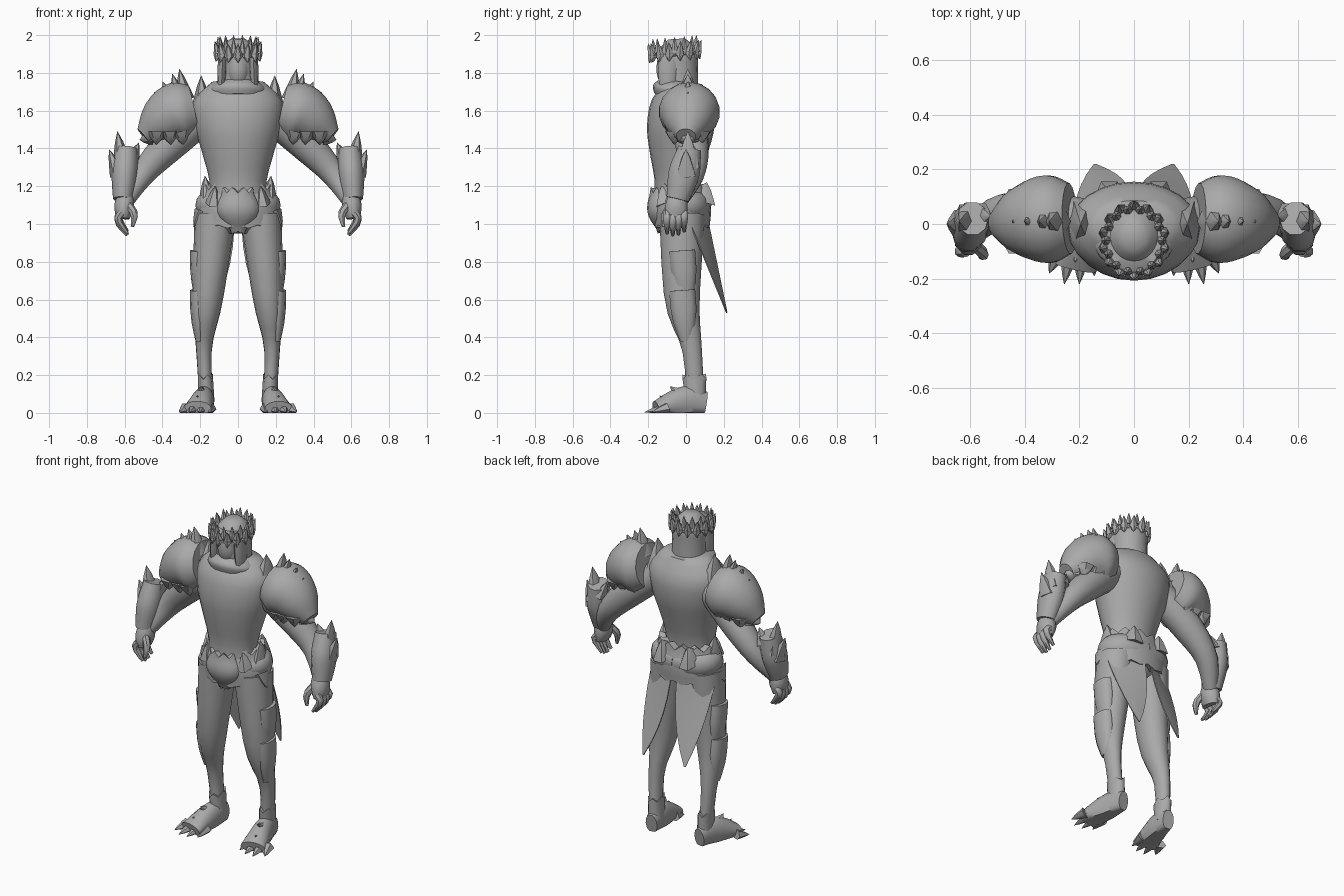
import bpy, bmesh, math
from mathutils import Vector

cube = bpy.data.objects.get("Cube")
if cube:
    bpy.data.objects.remove(cube)

grey = bpy.data.materials.new("stone_grey")
grey.use_nodes = True
colour = (.4, .4, .4, 1)
grey.diffuse_color = colour
grey.node_tree.nodes["Principled BSDF"].inputs["Base Color"].default_value = colour

FORWARD, UPWARD = Vector((0, 1, 0)), Vector((0, 0, 1))
SHARP_ANGLE = math.radians(50)


def sample(values, t):
    """Smooth curve through evenly spaced numbers or vectors."""
    last = len(values) - 1
    i = min(int(t * last), last - 1)
    f = t * last - i
    before, start = values[max(i - 1, 0)], values[i]
    end, after = values[i + 1], values[min(i + 2, last)]
    leave, arrive = (end - before) / 2, (after - start) / 2
    bend = (end - start) * 3 - leave * 2 - arrive
    return start + leave * f + bend * f ** 2 + (leave + arrive - (end - start) * 2) * f ** 3


def finish(name, bm, mirror=False):
    """Turn a bmesh into a smooth object that keeps its hard edges."""
    bmesh.ops.recalc_face_normals(bm, faces=bm.faces)
    for face in bm.faces:
        face.smooth = True
    for edge in bm.edges:
        edge.smooth = len(edge.link_faces) == 2 and edge.calc_face_angle(0) < SHARP_ANGLE
    mesh = bpy.data.meshes.new(name)
    bm.to_mesh(mesh)
    bm.free()
    mesh.materials.append(grey)
    obj = bpy.data.objects.new(name, mesh)
    bpy.context.collection.objects.link(obj)
    if mirror:
        obj.modifiers.new("mirror", 'MIRROR')
    return obj


def add_tube(bm, path, widths, depth=(1, 1), up=FORWARD, sides=16, steps=10, jag=0):
    """Skin ellipses along a smooth path; depth is their ratio along up."""
    path = [Vector(p) for p in path]
    centres = [sample(path, i / steps) for i in range(steps + 1)]
    loops = []
    for i, centre in enumerate(centres):
        along = (centres[min(i + 1, steps)] - centres[max(i - 1, 0)]).normalized()
        across = up.cross(along).normalized()
        deep = along.cross(across)
        width = sample(widths, i / steps)
        ratio = sample(depth, i / steps)
        push = jag if i == steps else -jag / 2 if i == 0 else 0
        loop = []
        for k in range(sides):
            a = math.tau * k / sides
            p = centre + width * (across * math.cos(a) + deep * ratio * math.sin(a))
            p += along * push * (k % 2)
            p.z = max(p.z, 0)
            loop.append(bm.verts.new(p))
        loops.append(loop)
    for low, high in zip(loops, loops[1:]):
        for k in range(sides):
            j = (k + 1) % sides
            bm.faces.new((low[k], low[j], high[j], high[k]))
    for loop in (loops[0], loops[-1]):
        hub = bm.verts.new(sum((v.co for v in loop), Vector()) / sides)
        for k in range(sides):
            bm.faces.new((loop[k], loop[(k + 1) % sides], hub))


def tube(name, path, widths, mirror=False, **options):
    bm = bmesh.new()
    add_tube(bm, path, widths, **options)
    return finish(name, bm, mirror)


def spikes(name, items, mirror=True, up=FORWARD, depth=1.3):
    """Flame-shaped thorns, each from a base to a tip."""
    bm = bmesh.new()
    for base, tip, radius in items:
        add_tube(bm, (base, tip), (radius, radius * .6, .001),
                 depth=(depth, depth), up=up, sides=6, steps=3)
    return finish(name, bm, mirror)


# Torso armour with raised shoulder peaks and a sloping collar
tube("torso", [(0, -.05, 1.1), (0, -.035, 1.45), (0, 0, 1.75)],
     [.16, .15, .19, .23, .235, .14], depth=(.78, .8, .62), sides=24, steps=14)
spikes("shoulder_peak", [((.19, 0, 1.6), (.195, 0, 1.785), .06)], depth=1.6)
tube("collar", [(0, -.045, 1.66), (0, -.025, 1.74)], (.14, .155, .12), depth=(.9, .95), sides=20)

# Hood with a face between two hanging flaps
tube("hood", [(0, -.03, 1.66), (0, -.05, 1.98)], (.1, .1, .1, .1, .04),
     depth=(.95, 1.1), sides=20)
tube("face", [(0, -.1, 1.71), (0, -.09, 1.88)], (.02, .06, .06))
tube("hood_flap", [(.09, -.1, 1.675), (.08, -.09, 1.9)], (.014, .024, .024),
     depth=(2, 2.4), mirror=True, sides=8)


# Crown: band, outer thorns over a row of drops, inner thorns between them
def rim(angle, radius, height):
    tilt = math.sin(angle) * .01
    return (radius * math.cos(angle), radius * 1.12 * math.sin(angle) - .06, height + tilt)


tube("crown_band", [(0, -.06, 1.885), (0, -.06, 1.935)], (.1, .115, .1),
     depth=(1.12, 1.12), sides=32)
thorns = []
points = 14
for k in range(points):
    a = math.tau * (k + .5) / points
    b = a + math.pi / points
    thorns.append((rim(a, .106, 1.895), rim(a, .126, 1.965), .026))
    thorns.append((rim(a, .108, 1.905), rim(a, .12, 1.862), .026))
    thorns.append((rim(b, .1, 1.92), rim(b, .106, 1.99), .02))
spikes("crown_thorns", thorns, mirror=False, depth=1)

# Belt with jagged rims, padded side rolls, front boss and tall side peaks
tube("belt", [(0, -.02, .995), (0, -.02, 1.18)], (.215, .215, .18), depth=(.68, .74),
     sides=24, jag=.035)
tube("belt_boss", [(0, -.13, .965), (0, -.135, 1.165)], (.035, .115, .085),
     depth=(.6, .65), jag=.03)
arc = [math.radians(angle) for angle in range(-60, 91, 30)]
tube("belt_roll", [(.165 * math.cos(a), .1 * math.sin(a) - .015, 1.1) for a in arc],
     (.05, .06, .06, .05), depth=(1.1, 1.3), up=UPWARD, mirror=True, sides=12)
spikes("belt_peaks", [
    ((.16, -.03, 1.12), (.175, -.03, 1.255), .05), ((.13, -.1, 1.11), (.12, -.13, 1.2), .045),
    ((.19, -.04, 1.06), (.235, -.05, .985), .045), ((.09, .08, 1.12), (.09, .11, 1.22), .06)],
    depth=1.5)

# Hips, legs and layered thigh plates
tube("hips", [(0, -.02, .95), (0, -.02, 1.1)], (.1, .19, .18), depth=(.8, .7))
tube("leg", [(.12, -.02, 1.05), (.16, -.02, .6), (.18, .03, .35), (.17, .05, .1)],
     (.11, .08, .043, .036), depth=(1.1, 1.3), mirror=True)
bm = bmesh.new()
for top in (.86, .65):
    add_tube(bm, [(.21, -.02, top), (.205, 0, top - .27)], (.045, .043, .02),
             depth=(1.6, 1.6), sides=10, steps=5)
finish("thigh_plates", bm, True)

# Feet with flared ankle cuffs and clawed toes
tube("foot", [(.165, .105, .05), (.18, 0, .06), (.215, -.16, .025)], (.036, .055, .075),
     depth=(1.7, 1.5, .5), up=UPWARD, mirror=True)
tube("ankle_cuff", [(.168, .05, .07), (.172, .045, .18)], (.043, .04),
     depth=(1.3, 1.65), mirror=True, sides=10, jag=.025)
claws = [((.15 + k * .042, -.1, .02), (.145 + k * .055, reach, .004), .036)
         for k, reach in enumerate((-.19, -.22, -.22, -.18))]
claws += [((.185, -.01, .08), (.2, -.085, .14), .045), ((.205, -.06, .05), (.215, -.14, .09), .04)]
spikes("toe_claws", claws, up=UPWARD, depth=1)

# Coat tails: thin panels that wrap the hip and narrow to a point
bm = bmesh.new()
inner, outer, tip = Vector((.02, .11, 1.06)), Vector((.22, 0, 1.06)), Vector((.145, .222, .52))
columns, rows = 5, 6
grid = []
for r in range(rows + 1):
    t = r / rows * .98
    for c in range(columns):
        s = c / (columns - 1)
        corner = inner.lerp(outer, s)
        p = corner.lerp(tip, t)
        p.x = corner.x + (tip.x - corner.x) * t ** 2.4
        p.y += .04 * s * (1 - s) * (1 - t)
        grid.append(bm.verts.new(p))
for r in range(rows):
    for c in range(columns - 1):
        i = r * columns + c
        bm.faces.new((grid[i], grid[i + 1], grid[i + columns + 1], grid[i + columns]))
tail = finish("coat_tail", bm, True)
tail.modifiers.new("thickness", 'SOLIDIFY').thickness = .006

# Arms
tube("arm", [(.17, 0, 1.58), (.35, .03, 1.43), (.5, .035, 1.27), (.6, -.04, 1.11)],
     (.09, .09, .066, .04), mirror=True)

# Sloping shoulder guards with a flame ridge and pointed hem
tube("shoulder_guard", [(.235, .02, 1.61), (.36, .015, 1.575), (.5, 0, 1.465)],
     (.13, .16, .125, .05), depth=(1, 1.05), mirror=True, sides=18, steps=12)
roots = [Vector(p) for p in ((.28, .01, 1.66), (.38, .01, 1.59), (.46, .01, 1.46))]
tips = [Vector(p) for p in ((.31, .01, 1.82), (.445, .01, 1.7), (.52, .01, 1.445))]
flames = 7
spread = [k / (flames - 1) for k in range(flames)]
spikes("shoulder_flames", [(sample(roots, t), sample(tips, t), .05) for t in spread])
spikes("shoulder_hem", [((x, y, 1.49), (x * 1.1 - .04, y, 1.42), .055)
                        for x in (.3, .36, .43) for y in (-.06, .08)], depth=1)

# Flared gauntlets with thorns
tube("gauntlet", [(.61, -.045, 1.13), (.6, -.01, 1.27), (.59, .02, 1.4)], (.052, .069, .058),
     depth=(1.2, 1.25, 1.1), mirror=True, sides=10)
spikes("gauntlet_thorns", [
    ((.61, .01, 1.3), (.638, .01, 1.49), .055), ((.635, 0, 1.26), (.682, 0, 1.395), .045),
    ((.56, .03, 1.34), (.525, .03, 1.43), .04)])

# Hands with curled fingers and a thumb
tube("palm", [(.595, -.045, 1.16), (.61, -.055, 1.03)], (.04, .052, .036),
     depth=(1.1, 1.2, 1.6), mirror=True, sides=10)
bm = bmesh.new()
taper = (.022, .021, .009)
for y, low in zip((-.1, -.07, -.04, -.01), (.95, .94, .945, .96)):
    add_tube(bm, [(.615, y, 1.06), (.635, y, low + .07), (.585, y, low)], taper, sides=7, steps=5)
add_tube(bm, [(.58, -.08, 1.1), (.55, -.11, 1.05), (.56, -.12, .985)], taper, sides=7, steps=5)
finish("fingers", bm, True)
